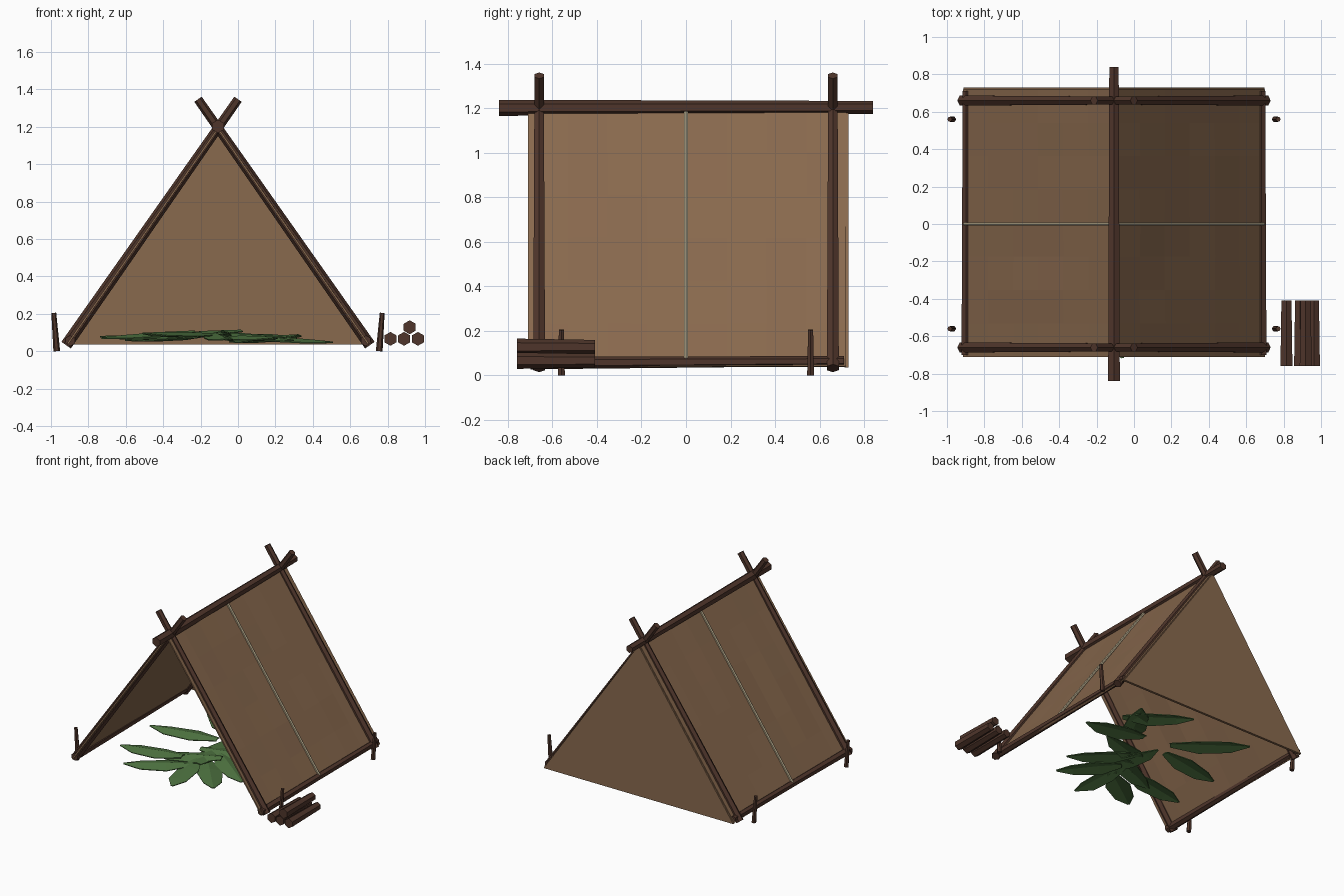
import bpy, bmesh, math, random
from mathutils import Vector, Matrix

if "Cube" in bpy.data.objects:
    bpy.data.objects.remove(bpy.data.objects["Cube"])

random.seed(4)
CX = -0.107          # centre line of the tent
RIDGE_Z = 1.2


def material(name, rgb):
    m = bpy.data.materials.new(name)
    m.diffuse_color = (*rgb, 1)
    m.use_nodes = True
    m.node_tree.nodes["Principled BSDF"].inputs["Base Color"].default_value = m.diffuse_color
    return m


WOOD = material("dark_wood", (0.078, 0.036, 0.024))
CLOTH = material("brown_canvas", (0.25, 0.142, 0.076))
ROPE = material("pale_rope", (0.50, 0.43, 0.28))
LEAF = material("green_leaf", (0.078, 0.175, 0.053))


def finish(bm, name, mat):
    bmesh.ops.recalc_face_normals(bm, faces=bm.faces[:])
    me = bpy.data.meshes.new(name)
    bm.to_mesh(me)
    bm.free()
    me.materials.append(mat)
    ob = bpy.data.objects.new(name, me)
    bpy.context.collection.objects.link(ob)
    return ob


def pole(name, a, b, r1, r2, mat=WOOD, sides=6):
    """Tapered flat-sided pole from a to b."""
    a, b = Vector(a), Vector(b)
    d = b - a
    rot = d.to_track_quat('Z', 'Y').to_matrix().to_4x4()
    bm = bmesh.new()
    bmesh.ops.create_cone(bm, cap_ends=True, segments=sides, radius1=r1, radius2=r2,
                          depth=d.length, matrix=Matrix.Translation((a + b) / 2) @ rot)
    return finish(bm, name, mat)


# Frame: ridge pole, crossed end poles, ground rails
pole("ridge_pole", (CX, -0.84, 1.202), (CX, 0.84, 1.204), 0.036, 0.029)
for s, side in ((-1, "left"), (1, "right")):
    for y, end in ((-0.66, "front"), (0.66, "back")):
        pole(f"{end}_{side}_pole", (CX + s * 0.812, y, 0.032),
             (CX - s * 0.107, y, 1.347), 0.031, 0.024)
        # Leaning ground stakes outside the cloth
        ys = 0.56 if y > 0 else -0.56
        pole(f"{end}_{side}_stake", (CX + s * 0.862, ys, 0.0),
             (CX + s * 0.878, ys, 0.205), 0.018, 0.013)
    pole(f"{side}_ground_rail", (CX + s * 0.79, -0.70, 0.056),
         (CX + s * 0.79, 0.71, 0.064), 0.029, 0.022)


# Sloping canvas panels, slightly uneven
def slope_panel(name, s, nu=8, nv=6):
    bm = bmesh.new()
    bottom, top = Vector((CX + s * 0.803, 0, 0.04)), Vector((CX, 0, 1.19))
    normal = Vector((s * 0.82, 0, 0.57))
    grid = []
    for i in range(nu + 1):
        row = []
        for j in range(nv + 1):
            p = bottom.lerp(top, j / nv)
            p.y = -0.71 + 1.43 * i / nu
            if 0 < i < nu and 0 < j < nv:
                p += normal * random.uniform(-0.004, 0.004)
            row.append(bm.verts.new(p))
        grid.append(row)
    for i in range(nu):
        for j in range(nv):
            bm.faces.new((grid[i][j], grid[i + 1][j], grid[i + 1][j + 1], grid[i][j + 1]))
    ob = finish(bm, name, CLOTH)
    mod = ob.modifiers.new("thickness", 'SOLIDIFY')
    mod.thickness = 0.01
    mod.offset = 0


slope_panel("left_canvas", -1)
slope_panel("right_canvas", 1)

# Closed back wall
bm = bmesh.new()
wall = bm.faces.new([bm.verts.new((x, 0.712, z)) for x, z in
                     ((CX - 0.805, 0.035), (CX + 0.805, 0.035), (CX, 1.19))])
new = bmesh.ops.extrude_face_region(bm, geom=[wall])["geom"]
bmesh.ops.translate(bm, vec=(0, 0.018, 0), verts=[v for v in new if isinstance(v, bmesh.types.BMVert)])
finish(bm, "back_canvas", CLOTH)

# Rope laid over both slopes
for s, side in ((-1, "left"), (1, "right")):
    pole(f"{side}_rope", (CX + s * 0.80, 0, 0.07), (CX + s * 0.008, 0, 1.2), 0.01, 0.01, ROPE)

# Firewood stack
for i, (x, z) in enumerate(((0.815, 0.066), (0.888, 0.066), (0.962, 0.066), (0.918, 0.128))):
    pole(f"firewood_{i + 1}", (x, -0.76, z), (x, -0.41, z), 0.037, 0.031)


# Leaf bedding: folded pointed leaves, rising toward the middle
def leaf(name, cx, cy, degrees, length, z):
    outline = ((-0.5, 0.35), (-0.15, 1.0), (0.25, 0.8), (0.5, 0.1))
    w = 0.085
    rot = Matrix.Rotation(math.radians(degrees), 3, 'Z')
    tilt = random.uniform(-0.012, 0.012)
    bm = bmesh.new()
    rows = []
    for u, k in outline:
        row = []
        for t in (-1, 0, 1):
            p = Vector((u * length, t * k * w * random.uniform(0.85, 1.1), 0))
            height = z - 0.022 * abs(t) * k + tilt * u * 2 - 0.03 * max(0, u)
            p = rot @ p + Vector((cx, cy, max(0.042, height)))
            row.append(bm.verts.new(p))
        rows.append(row)
    for a, b in zip(rows, rows[1:]):
        for j in range(2):
            bm.faces.new((a[j], b[j], b[j + 1], a[j + 1]))
    ob = finish(bm, name, LEAF)
    mod = ob.modifiers.new("thickness", 'SOLIDIFY')
    mod.thickness = 0.006


LEAVES = (
    (-0.39, 0.36, 138, 0.56, 0.085), (-0.48, 0.03, 190, 0.52, 0.090),
    (0.14, 0.43, 137, 0.50, 0.080), (0.27, 0.12, -8, 0.48, 0.075),
    (0.10, -0.24, -35, 0.48, 0.088), (-0.48, -0.36, 185, 0.50, 0.100),
    (-0.32, -0.53, 215, 0.46, 0.105), (-0.10, -0.50, -80, 0.44, 0.092),
    (0.06, -0.42, -50, 0.46, 0.085), (-0.22, -0.30, 200, 0.50, 0.108),
    (0.02, -0.08, 20, 0.48, 0.100), (0.20, 0.26, 60, 0.44, 0.092),
    (-0.12, -0.16, 100, 0.46, 0.106),
)
for i, spec in enumerate(LEAVES):
    leaf(f"bedding_leaf_{i + 1}", *spec)
